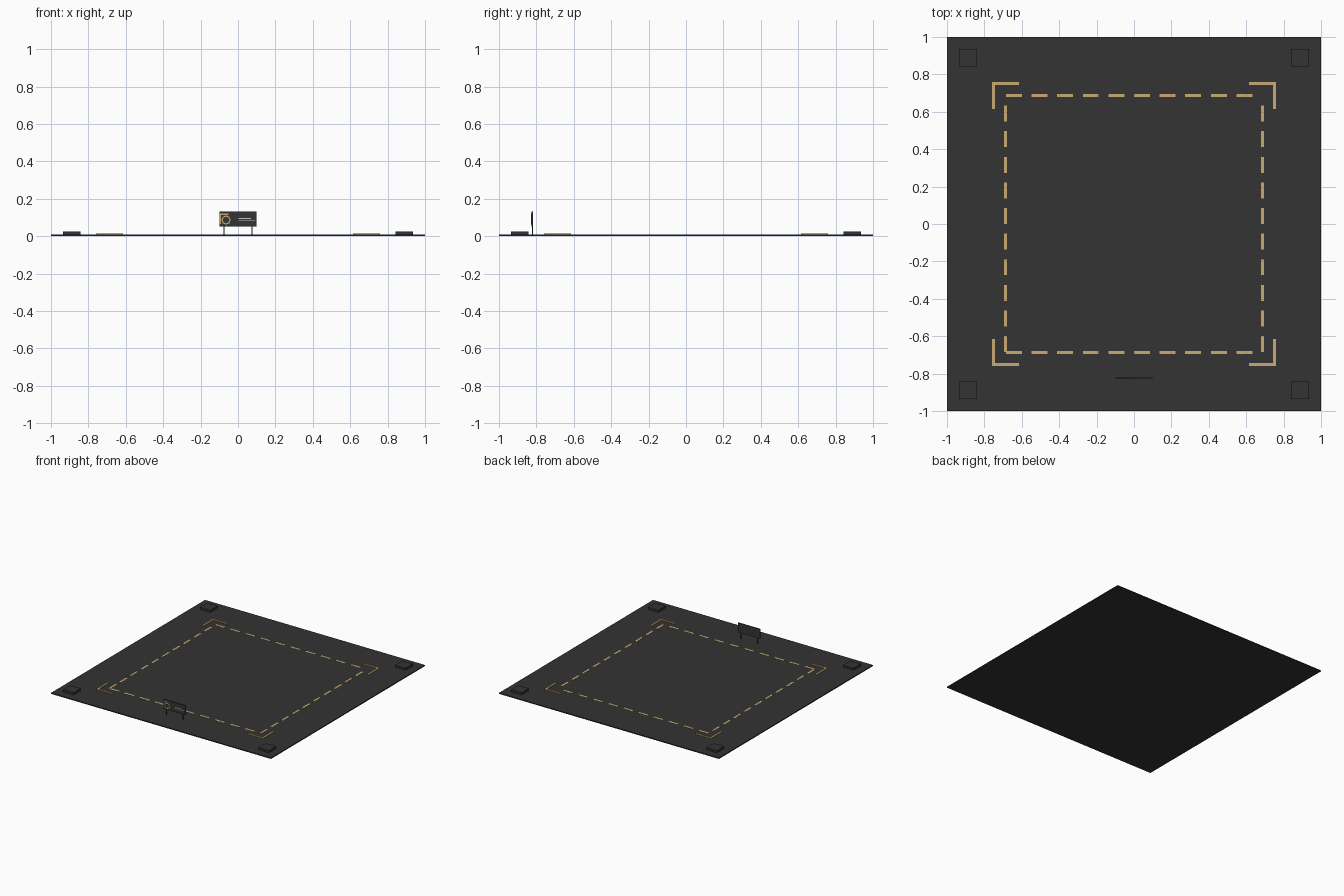
import bpy, bmesh, math
from mathutils import Matrix, Vector

if "Cube" in bpy.data.objects:
    bpy.data.objects.remove(bpy.data.objects["Cube"])

def mat(name, c):
    m = bpy.data.materials.new(name)
    m.diffuse_color = (*c, 1)
    m.use_nodes = True
    m.node_tree.nodes["Principled BSDF"].inputs["Base Color"].default_value = m.diffuse_color
    return m

DARK = mat("charcoal", (0.033, 0.033, 0.033))
GOLD = mat("gold", (0.58, 0.41, 0.17))
PALE = mat("pale_grey", (0.6, 0.6, 0.58))

def boxes(name, material, spans, bevel=0):
    """One object from boxes given as (x0,x1,y0,y1,z0,z1)."""
    bm = bmesh.new()
    for x0, x1, y0, y1, z0, z1 in spans:
        c = Vector(((x0 + x1) / 2, (y0 + y1) / 2, (z0 + z1) / 2))
        s = Matrix.Diagonal((x1 - x0, y1 - y0, z1 - z0, 1))
        bmesh.ops.create_cube(bm, size=1, matrix=Matrix.Translation(c) @ s)
    me = bpy.data.meshes.new(name)
    bm.to_mesh(me)
    bm.free()
    me.materials.append(material)
    ob = bpy.data.objects.new(name, me)
    bpy.context.collection.objects.link(ob)
    return ob

# Base plate
TOP = 0.008
boxes("base_plate", DARK, [(-1, 1, -1, 1, 0, TOP)])

# Corner pads
for i, (sx, sy) in enumerate([(-1, -1), (1, -1), (1, 1), (-1, 1)]):
    cx, cy, h = sx * 0.888, sy * 0.888, 0.047
    boxes(f"corner_pad_{i}", DARK, [(cx - h, cx + h, cy - h, cy + h, TOP, 0.026)])

# Dashed boundary line
dashes = []
for i in range(10):
    a = -0.685 + i * 0.137
    b = a + 0.085
    for s in (-0.687, 0.687):
        dashes.append((a, b, s - 0.008, s + 0.008, TOP - 0.002, TOP + 0.001))
        dashes.append((s - 0.008, s + 0.008, a, b, TOP - 0.002, TOP + 0.001))
boxes("boundary_dashes", GOLD, dashes)

# L-shaped corner brackets
def span(s, a, b):
    return (min(s * a, s * b), max(s * a, s * b))

brackets = []
for sx in (-1, 1):
    for sy in (-1, 1):
        z = (TOP - 0.002, 0.013)
        brackets.append((*span(sx, 0.615, 0.758), *span(sy, 0.743, 0.758), *z))
        brackets.append((*span(sx, 0.743, 0.758), *span(sy, 0.615, 0.743), *z))
boxes("corner_brackets", GOLD, brackets)

# Sign board and its posts
boxes("sign_board", DARK, [(-0.1, 0.1, -0.825, -0.818, 0.052, 0.131)])
boxes("sign_posts", DARK, [(s * 0.075 - 0.003, s * 0.075 + 0.003, -0.824, -0.819, TOP, 0.053)
                           for s in (-1, 1)])

# Sign markings: two plain bars, a corner mark and an eight-sided ring
F0, F1 = -0.828, -0.824
boxes("sign_bars", PALE, [(0.003, 0.07, F0, F1, 0.092, 0.096),
                          (0.003, 0.09, F0, F1, 0.081, 0.085)])
boxes("sign_corner_mark", GOLD, [(-0.098, -0.05, F0, F1, 0.114, 0.121),
                                 (-0.098, -0.091, F0, F1, 0.066, 0.114)])
bm = bmesh.new()
N = 8
rings = []
for r, y in ((0.025, F0), (0.018, F0), (0.018, F1), (0.025, F1)):
    rings.append([bm.verts.new((-0.064 + r * math.cos(2 * math.pi * k / N), y,
                                0.086 + r * math.sin(2 * math.pi * k / N))) for k in range(N)])
for j in range(4):
    p, q = rings[j], rings[(j + 1) % 4]
    for k in range(N):
        bm.faces.new((p[k], p[(k + 1) % N], q[(k + 1) % N], q[k]))
bmesh.ops.recalc_face_normals(bm, faces=bm.faces)
me = bpy.data.meshes.new("sign_ring")
bm.to_mesh(me)
bm.free()
me.materials.append(GOLD)
bpy.context.collection.objects.link(bpy.data.objects.new("sign_ring", me))
